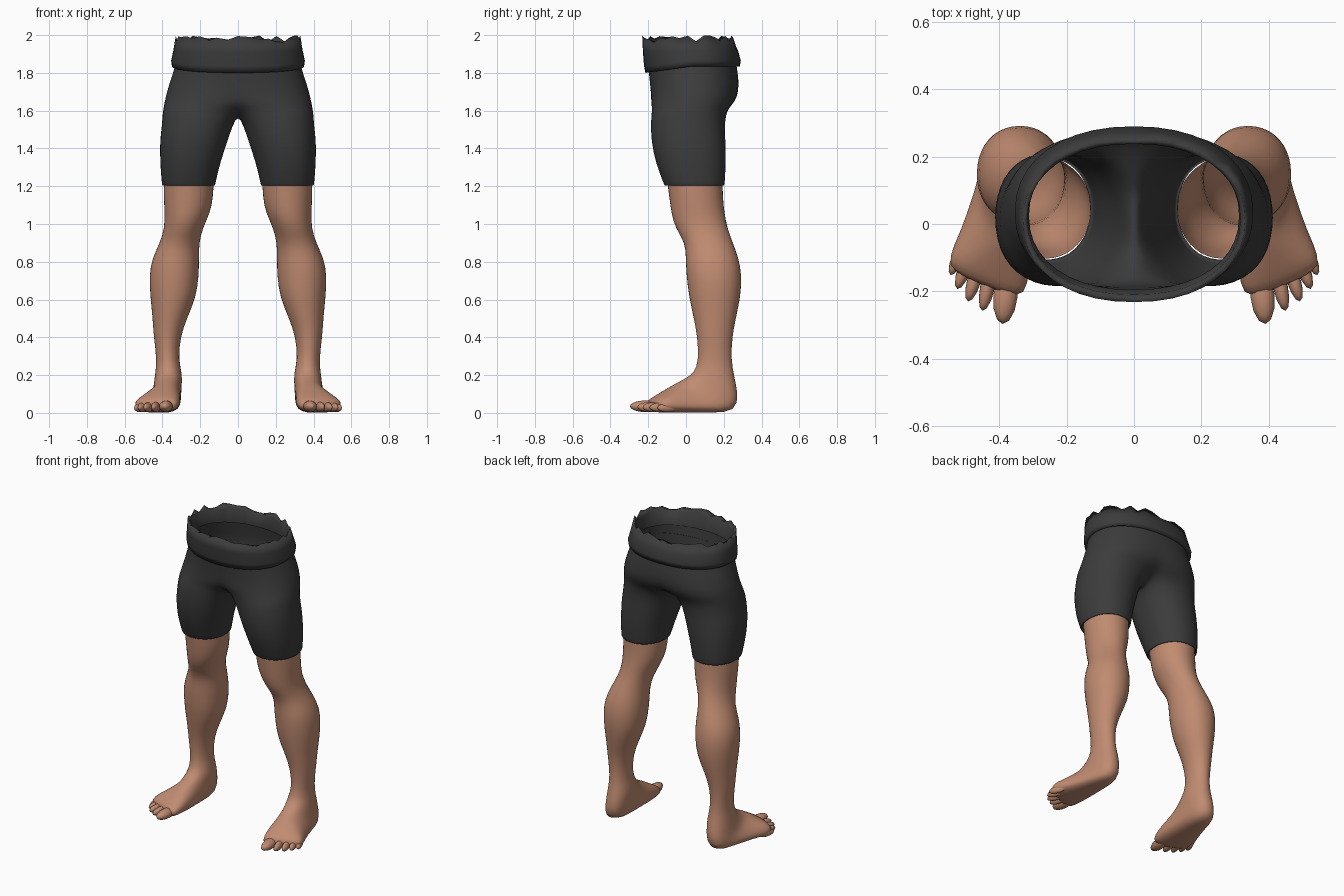
import bpy, bmesh, math, random
from mathutils import Vector, Matrix

random.seed(4)
cube = bpy.data.objects.get("Cube")
if cube:
    bpy.data.objects.remove(cube)


def material(name, rgb):
    m = bpy.data.materials.new(name)
    m.use_nodes = True
    m.diffuse_color = (*rgb, 1)
    m.node_tree.nodes["Principled BSDF"].inputs["Base Color"].default_value = (*rgb, 1)
    return m


SKIN = material("skin", (0.53, 0.26, 0.165))
CLOTH = material("dark_cloth", (0.045, 0.045, 0.046))


def power(v, n):
    return math.copysign(abs(v) ** (2 / n), v)


def finish(bm, name, mat, mirror=True, levels=1):
    bmesh.ops.recalc_face_normals(bm, faces=bm.faces[:])
    me = bpy.data.meshes.new(name)
    bm.to_mesh(me)
    bm.free()
    me.materials.append(mat)
    ob = bpy.data.objects.new(name, me)
    bpy.context.scene.collection.objects.link(ob)
    if mirror:
        mod = ob.modifiers.new("mirror", 'MIRROR')
        mod.use_clip = True
        mod.merge_threshold = 0.002
    if levels:
        ob.modifiers.new("smooth", 'SUBSURF').levels = levels
        ob.modifiers["smooth"].render_levels = levels
    for p in me.polygons:
        p.use_smooth = True
    return ob


def bridge(bm, a, b, closed=True):
    n = len(a)
    for i in range(n if closed else n - 1):
        j = (i + 1) % n
        bm.faces.new((a[i], a[j], b[j], b[i]))


# Bare leg and foot: one loft whose rings tip forward from the ankle to the toes
# inner x, outer x, front y, front z, back y, back z, sideways slant, squareness
leg_rings = [
    (.125, .395, -.105, 1.25, .195, 1.25, 0, 2),
    (.13, .395, -.09, 1.14, .197, 1.14, 0, 2),
    (.145, .39, -.08, 1.06, .205, 1.06, 0, 2),
    (.185, .39, -.06, .98, .22, .98, 0, 2),
    (.205, .415, -.005, .9, .25, .9, 0, 2),
    (.205, .455, -.003, .82, .28, .82, 0, 2.1),
    (.205, .473, 0, .73, .298, .73, 0, 2.1),
    (.22, .465, .015, .61, .29, .61, 0, 2.1),
    (.27, .453, .04, .5, .265, .5, 0, 2),
    (.305, .447, .06, .4, .245, .4, 0, 2),
    (.315, .43, .065, .28, .24, .28, 0, 2),
    (.293, .44, .045, .215, .257, .19, 0, 2.1),
    (.298, .447, 0, .185, .278, .1, 0, 2.3),
    (.3, .455, -.04, .165, .268, .005, .1, 2.5),
    (.303, .48, -.075, .145, .14, 0, .2, 2.5),
    (.303, .52, -.12, .115, -.02, 0, .3, 2.5),
    (.315, .552, -.155, .09, -.12, 0, .35, 2.5),
    (.335, .545, -.19, .062, -.185, .005, .4, 2.4),
]
bm = bmesh.new()
SIDES = 20
prev = None
for x1, x2, yf, zf, yb, zb, slant, n in leg_rings:
    ring = []
    for i in range(SIDES):
        t = math.tau * i / SIDES
        dx = (x2 - x1) / 2 * power(math.cos(t), n)
        s = (1 + power(math.sin(t), n)) / 2
        ring.append(bm.verts.new(((x1 + x2) / 2 + dx,
                                  yb + (yf - yb) * s + slant * dx,
                                  zb + (zf - zb) * s)))
    if prev:
        bridge(bm, prev, ring)
    prev = ring
bm.faces.new(prev)
finish(bm, "legs", SKIN)

# Toes: stretched balls, big toe first (tip x, tip y, width, height, length)
bm = bmesh.new()
for x, y, w, h, length in [
    (.39, -.297, .036, .031, .085),
    (.45, -.258, .022, .027, .075),
    (.493, -.23, .021, .026, .07),
    (.525, -.193, .02, .025, .065),
    (.545, -.152, .018, .023, .06),
]:
    turn = Matrix.Rotation(0.1 + (x - .39) * 1.8, 4, 'Z')
    centre = Vector((x, y, h + .004)) - turn @ Vector((0, -length, 0))
    bmesh.ops.create_uvsphere(
        bm, u_segments=12, v_segments=8, radius=1,
        matrix=Matrix.Translation(centre) @ turn @ Matrix.Diagonal((w, length, h, 1)))
finish(bm, "toes", SKIN, levels=0)

# Shorts: open half rings at the hips that close into trouser legs at the crotch
# centre x, half width, front y, back y, height, closed
short_rings = [
    (0, .32, -.205, .26, 1.89, False),
    (0, .338, -.2, .272, 1.82, False),
    (.02, .346, -.19, .282, 1.74, False),
    (.065, .32, -.187, .275, 1.67, False),
    (.125, .27, -.187, .24, 1.62, False),
    (.19, .212, -.187, .215, 1.58, True),
    (.217, .188, -.188, .207, 1.52, True),
    (.235, .181, -.187, .212, 1.44, True),
    (.255, .159, -.163, .214, 1.32, True),
    (.262, .143, -.12, .207, 1.215, True),
    (.262, .14, -.115, .204, 1.2, True),
    (.262, .132, -.108, .198, 1.205, True),
]
ARC, INNER = 18, 4
bm = bmesh.new()
prev, was_closed = None, False
for k, (cx, rx, yf, yb, z, closed) in enumerate(short_rings):
    seam = closed and not was_closed
    span = math.radians(155) if closed else math.acos(-cx / rx)
    angles = [span * (2 * i / ARC - 1) for i in range(ARC + 1)]
    if closed:
        step = (math.tau - 2 * span) / (INNER + 1)
        angles += [span + step * (i + 1) for i in range(INNER)]
    ring = []
    for i, t in enumerate(angles):
        x = cx + rx * power(math.cos(t), 2.2)
        y = (yf + yb) / 2 + (yb - yf) / 2 * power(math.sin(t), 2.2)
        if i >= ARC or i == 0:
            x = 0 if seam or not closed else x
        ring.append(bm.verts.new((max(x, 0), y, z)))
    if prev:
        if was_closed:
            bridge(bm, prev, ring)
        else:
            bridge(bm, prev, ring[:ARC + 1], closed=False)
    prev, was_closed = ring, closed
finish(bm, "shorts", CLOTH)

# Folded waistband with a ragged upper edge
# half width, front y, back y, height, rise toward the back, raggedness
band_rings = [
    (.33, -.195, .268, 1.805, .035, 0),
    (.35, -.215, .285, 1.8, .035, 0),
    (.354, -.222, .29, 1.835, .03, 0),
    (.342, -.228, .275, 1.91, .01, 0),
    (.33, -.232, .252, 1.975, 0, .014),
    (.316, -.21, .238, 1.965, 0, .01),
    (.312, -.195, .243, 1.87, 0, 0),
]
bm = bmesh.new()
BAND = 40
prev = None
for rx, yf, yb, z, rise, rag in band_rings:
    ring = []
    for i in range(BAND):
        t = math.tau * i / BAND
        s = power(math.sin(t), 2.2)
        ring.append(bm.verts.new((rx * power(math.cos(t), 2.2),
                                  (yf + yb) / 2 + (yb - yf) / 2 * s,
                                  z + rise * min(1, 1 + s) + random.uniform(-rag, rag * 1.7))))
    if prev:
        bridge(bm, prev, ring)
    prev = ring
finish(bm, "waistband", CLOTH, mirror=False, levels=0)
